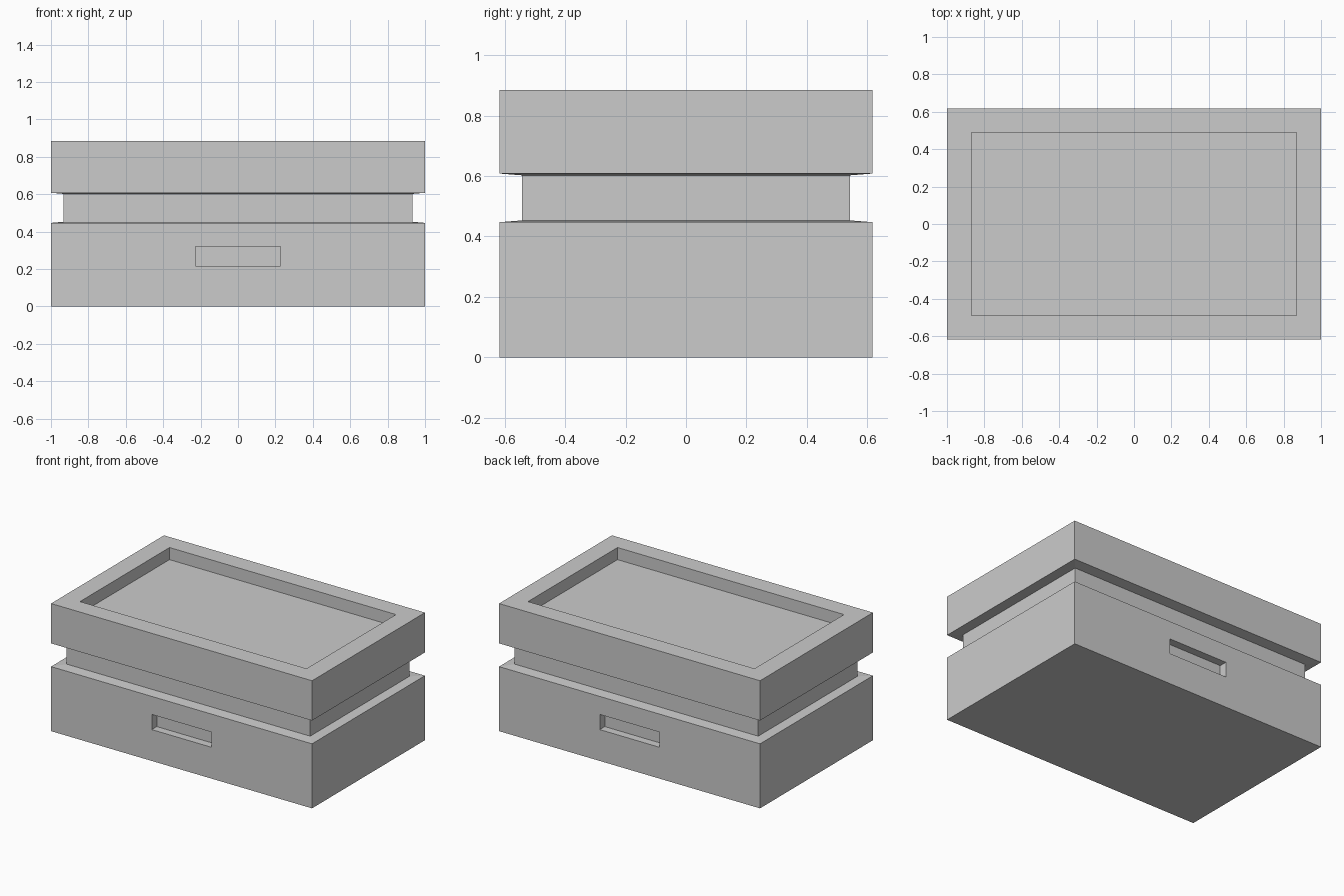
import bpy, bmesh

if "Cube" in bpy.data.objects:
    bpy.data.objects.remove(bpy.data.objects["Cube"])


def loft(name, rings):
    """Stack rectangular rings (half x, half y, z) into one closed shell."""
    bm = bmesh.new()
    loops = [[bm.verts.new((sx * hx, sy * hy, z))
              for sx, sy in ((-1, -1), (1, -1), (1, 1), (-1, 1))]
             for hx, hy, z in rings]
    for a, b in zip(loops, loops[1:]):
        for i in range(4):
            j = (i + 1) % 4
            bm.faces.new((a[i], a[j], b[j], b[i]))
    bm.faces.new(loops[0][::-1])
    bm.faces.new(loops[-1])
    bmesh.ops.recalc_face_normals(bm, faces=bm.faces)
    mesh = bpy.data.meshes.new(name)
    bm.to_mesh(mesh)
    bm.free()
    obj = bpy.data.objects.new(name, mesh)
    bpy.context.collection.objects.link(obj)
    return obj


HX, HY = 1.0, 0.618
NX, NY = 0.933, 0.542

# Base, recessed neck, lid and the sunken lid panel as one continuous shell
box = loft("lidded_box", [
    (HX, HY, 0.0),
    (HX, HY, 0.447),
    (NX, NY, 0.453),
    (NX, NY, 0.602),
    (HX, HY, 0.608),
    (HX, HY, 0.884),
    (0.868, 0.49, 0.884),
    (0.868, 0.49, 0.80),
])

# Handle slots in the front and back of the base
SLOT_DEPTH = 0.055
for side, sy in (("front", -1), ("back", 1)):
    cutter = loft(side + "_slot_cutter", [
        (0.228, SLOT_DEPTH, 0.217),
        (0.228, SLOT_DEPTH, 0.322),
    ])
    cutter.location.y = sy * HY
    cutter.hide_render = True
    cutter.display_type = 'WIRE'
    cut = box.modifiers.new(side + "_slot", 'BOOLEAN')
    cut.operation = 'DIFFERENCE'
    cut.solver = 'EXACT'
    cut.object = cutter
